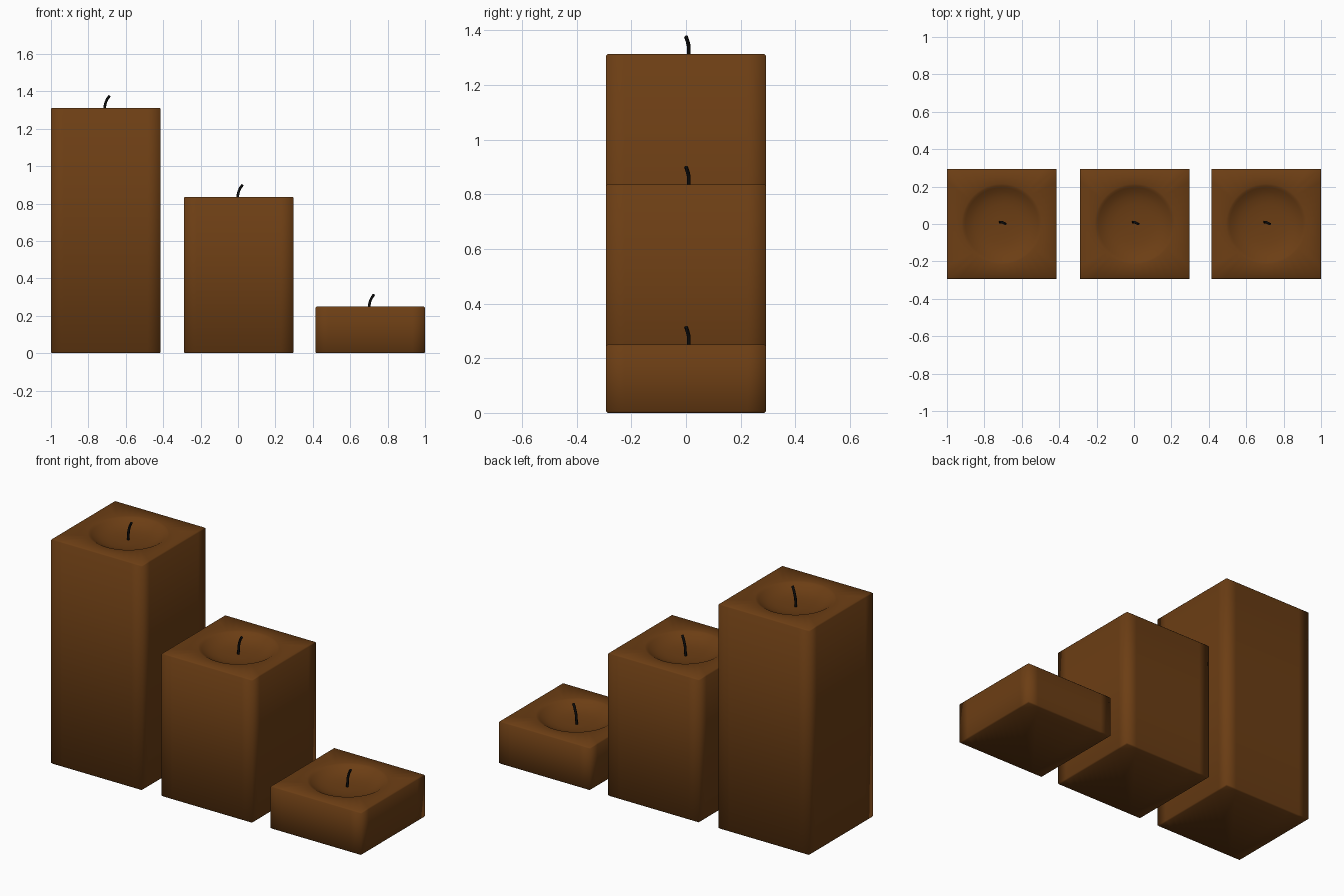
import bpy, bmesh, math

if "Cube" in bpy.data.objects:
    bpy.data.objects.remove(bpy.data.objects["Cube"])

HALF = 0.293
SEG = 48


def material(name, color):
    m = bpy.data.materials.new(name)
    m.diffuse_color = (*color, 1)
    m.use_nodes = True
    m.node_tree.nodes["Principled BSDF"].inputs["Base Color"].default_value = m.diffuse_color
    return m


wax = material("brown_wax", (0.15, 0.048, 0.007))
char = material("burnt_wick", (0.004, 0.004, 0.004))


def square_ring(bm, half, z):
    # square outline sampled at the same angles as the bowl circles
    ring = []
    for i in range(SEG):
        a = 2 * math.pi * i / SEG
        c, s = math.cos(a), math.sin(a)
        k = half / max(abs(c), abs(s))
        ring.append(bm.verts.new((c * k, s * k, z)))
    return ring


def round_ring(bm, r, z):
    return [bm.verts.new((r * math.cos(2 * math.pi * i / SEG),
                          r * math.sin(2 * math.pi * i / SEG), z)) for i in range(SEG)]


def candle(name, x, h):
    # square wax block with small bevels and a melted bowl in the top
    bm = bmesh.new()
    b = 0.006
    rings = [square_ring(bm, HALF - b, 0), square_ring(bm, HALF, b),
             square_ring(bm, HALF, h - b), square_ring(bm, HALF - b, h)]
    bowl = [(0.215, 0), (0.205, 0.003), (0.195, 0.009), (0.175, 0.021),
            (0.145, 0.033), (0.105, 0.041), (0.05, 0.045)]
    rings += [round_ring(bm, r, h - d) for r, d in bowl]
    for lo, hi in zip(rings, rings[1:]):
        for i in range(SEG):
            j = (i + 1) % SEG
            bm.faces.new((lo[i], lo[j], hi[j], hi[i]))
    bm.faces.new(rings[0][::-1])
    bm.faces.new(rings[-1])
    for f in bm.faces:
        f.smooth = True
    me = bpy.data.meshes.new(name)
    bm.to_mesh(me)
    bm.free()
    me.materials.append(wax)
    ob = bpy.data.objects.new(name, me)
    ob.location.x = x
    bpy.context.collection.objects.link(ob)


def wick(name, x, h):
    # thin bent wick rising from the bowl
    cu = bpy.data.curves.new(name, 'CURVE')
    cu.dimensions = '3D'
    cu.bevel_depth = 0.007
    cu.bevel_resolution = 2
    cu.use_fill_caps = True
    pts = [(-0.009, 0.01, -0.05), (-0.006, 0.01, 0.005), (0, 0.01, 0.03),
           (0.008, 0.006, 0.047), (0.02, 0.0, 0.064)]
    sp = cu.splines.new('POLY')
    sp.points.add(len(pts) - 1)
    for p, co in zip(sp.points, pts):
        p.co = (*co, 1)
    sp.use_smooth = True
    cu.materials.append(char)
    ob = bpy.data.objects.new(name, cu)
    ob.location = (x, 0, h)
    bpy.context.collection.objects.link(ob)


for size, x, h in (("tall", -0.707, 1.312), ("medium", 0.004, 0.836), ("short", 0.707, 0.25)):
    candle(size + "_candle", x, h)
    wick(size + "_wick", x, h)
